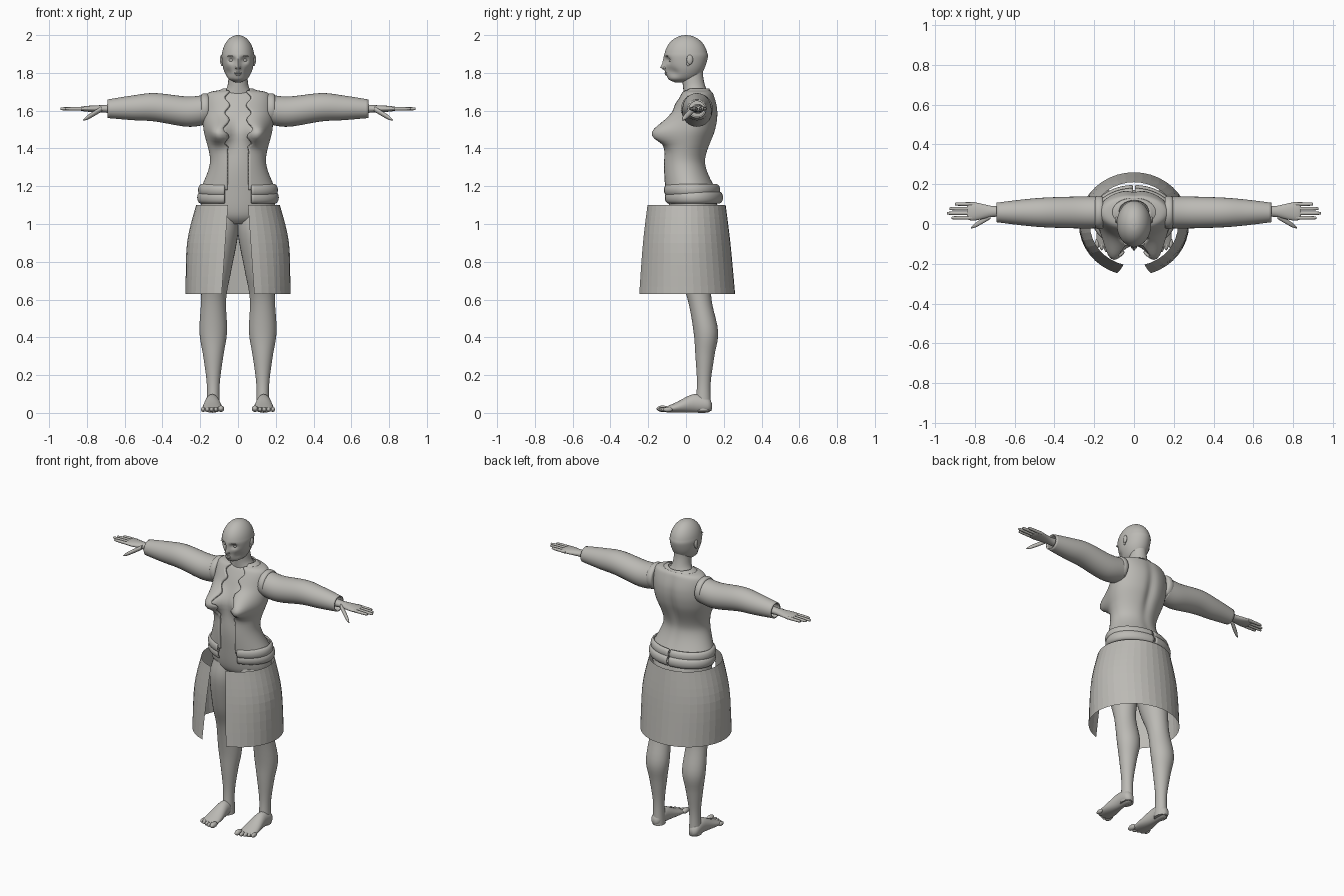
import bpy, bmesh, math
from mathutils import Vector

default_cube = bpy.data.objects.get("Cube")
if default_cube:
    bpy.data.objects.remove(default_cube, do_unlink=True)

clay = bpy.data.materials.new("warm grey")
clay.use_nodes = True
clay.diffuse_color = (.5, .49, .46, 1)
clay.node_tree.nodes["Principled BSDF"].inputs["Base Color"].default_value = clay.diffuse_color


def finish(bm, name, smooth=True, mirror=False, thickness=0):
    """Turn a bmesh into a shaded object with its modifiers."""
    bmesh.ops.recalc_face_normals(bm, faces=bm.faces)
    mesh = bpy.data.meshes.new(name)
    bm.to_mesh(mesh)
    bm.free()
    mesh.materials.append(clay)
    part = bpy.data.objects.new(name, mesh)
    bpy.context.collection.objects.link(part)
    if smooth:
        bpy.ops.object.select_all(action="DESELECT")
        part.select_set(True)
        bpy.context.view_layer.objects.active = part
        bpy.ops.object.shade_smooth_by_angle(angle=math.radians(50))
    if thickness:
        solidify = part.modifiers.new("thickness", "SOLIDIFY")
        solidify.thickness, solidify.offset = thickness, 0
    if mirror:
        part.modifiers.new("mirror", "MIRROR").use_mirror_merge = False


def spline(rows, steps):
    """Smooth in-between rows through the given ones."""
    last = len(rows) - 1
    smooth_rows = []
    for i in range(last):
        before, start, stop, after = (rows[max(0, min(last, i + k))] for k in (-1, 0, 1, 2))
        for step in range(steps):
            t = step / steps
            smooth_rows.append([
                b + t / 2 * (c - a + t * (2 * a - 5 * b + 4 * c - d + t * (3 * (b - c) + d - a)))
                for a, b, c, d in zip(before, start, stop, after)])
    return smooth_rows + [rows[last]]


def bump(centre, size, push):
    """Soft mirrored swelling, returned as a displacement function."""
    sides = (1, -1) if centre[0] else (1,)

    def displacement(point):
        total = Vector()
        for side in sides:
            middle = (centre[0] * side, centre[1], centre[2])
            distance = sum(((p - m) / s) ** 2 for p, m, s in zip(point, middle, size))
            total += Vector((push[0] * side, push[1], push[2])) * math.exp(-distance)
        return total
    return displacement


def loft(name, rows, axis="z", segments=24, steps=4, cap=True, gap=None, end=None, bumps=(), **options):
    """Elliptical rings (along, two centre values, two radii), open at the front if a gap is given."""
    bm = bmesh.new()
    rings = []
    for along, centre_u, centre_v, radius_u, radius_v in spline(rows, steps):
        start = math.asin(gap(along) / radius_u) if gap else 0
        stop = end or 2 * math.pi - start
        ring = []
        for i in range(segments + bool(gap)):
            angle = start + (stop - start) * i / segments
            u = centre_u + radius_u * math.sin(angle)
            v = centre_v - radius_v * math.cos(angle)
            point = Vector({"x": (along, u, v), "y": (u, along, v), "z": (u, v, along)}[axis])
            ring.append(bm.verts.new(sum((move(point) for move in bumps), point)))
        rings.append(ring)
    for lower, upper in zip(rings, rings[1:]):
        for i in range(segments):
            j = i + 1 if gap else (i + 1) % segments
            bm.faces.new((lower[i], lower[j], upper[j], upper[i]))
    if cap and not gap:
        bm.faces.new(rings[0])
        bm.faces.new(rings[-1])
    finish(bm, name, **options)


def blobs(name, items, mirror=True):
    """Ellipsoids given as (centre, radii)."""
    bm = bmesh.new()
    for centre, radii in items:
        verts = bmesh.ops.create_uvsphere(bm, u_segments=16, v_segments=10, radius=1)["verts"]
        bmesh.ops.scale(bm, vec=radii, verts=verts)
        bmesh.ops.translate(bm, vec=centre, verts=verts)
    finish(bm, name, mirror=mirror)


def profile(rows, grow=0):
    """Rows of (height, half width, front, back) turned into loft rows."""
    return [(z, 0, (front + back) / 2, width + grow, (back - front) / 2 + grow)
            for z, width, front, back in rows]


def roll(centre, half_height, depth):
    """Half-round section as pairs of (position, extra radius)."""
    angles = [math.pi * i / 6 for i in range(7)]
    return [(centre + half_height * math.cos(a), depth * math.sin(a)) for a in angles]


# Torso, and the open jacket that follows its shape
chest = [(1.7, .1, 0, .12), (1.68, .155, -.02, .135), (1.6, .17, -.06, .155), (1.5, .167, -.09, .145),
         (1.33, .133, -.11, .09), (1.18, .185, -.1, .145)]
hips = [(1.05, .19, -.08, .16), (1, .1, -.04, .11)]
breasts = bump((.095, -.09, 1.495), size=(.06, .09, .06), push=(.015, -.095, -.015))
spine = bump((0, .15, 1.45), size=(.03, .06, .2), push=(0, -.018, 0))
buttocks = bump((.08, .15, 1.05), size=(.07, .07, .07), push=(0, .02, 0))
figure = (breasts, spine, buttocks)
loft("torso", profile(chest + hips), segments=64, steps=6, bumps=figure)
loft("jacket", profile(chest, grow=.008), segments=72, steps=9, bumps=figure, thickness=.014,
     gap=lambda z: .056 + .013 * math.sin(80 * z) * (z > 1.4))
loft("collar", profile([(1.715, .075, 0, .12), (1.69, .13, -.02, .135)]),
     segments=40, gap=lambda z: .06, thickness=.008)

# Two rolled hems of the jacket, split at the back
for name, height, width, front, back in (("upper_hem", 1.18, .19, -.105, .16), ("lower_hem", 1.14, .195, -.1, .175)):
    section = [(z, width + extra, front - extra, back + extra) for z, extra in roll(height, .027, .016)]
    loft(name, profile(section), segments=36, steps=2, gap=lambda z: .07, end=math.pi - .03,
         mirror=True, thickness=.01)

# Faceted skirt, open at the front
loft("skirt", profile([(1.1, .222, -.21, .21), (.9, .27, -.235, .235), (.63, .277, -.26, .26)]),
     segments=36, steps=5, gap=lambda z: .13 - .07 * z, smooth=False)

# Neck, and a head made of a dome above a jaw
loft("neck", [(1.67, 0, .06, .1, .07), (1.72, 0, .045, .06, .06), (1.78, 0, .035, .05, .056), (1.84, 0, .035, .05, .056)])
dome = []
for i in range(7):
    tilt = math.radians(88 - 88 * i / 6)
    reach = .115 * math.cos(tilt)
    dome.append((1.88 + .12 * math.sin(tilt), reach * .75, -reach, reach))
jaw = [(1.82, .077, -.103, .096), (1.77, .052, -.095, .06), (1.75, .016, -.06, 0)]
features = (
    bump((.034, -.1, 1.868), size=(.02, .04, .015), push=(0, .02, 0)),
    bump((0, -.11, 1.828), size=(.013, .04, .014), push=(0, -.028, 0)),
    bump((0, -.11, 1.855), size=(.01, .04, .025), push=(0, -.014, 0)),
    bump((0, -.1, 1.797), size=(.02, .04, .012), push=(0, -.009, 0)),
    bump((.055, -.07, 1.8), size=(.025, .04, .025), push=(-.006, .01, 0)))
loft("head", profile(dome + jaw), segments=64, steps=6, bumps=features)
blobs("eyes", [((.034, -.075, 1.867), (.016, .016, .012))])
blobs("eyebrows", [((.036, -.1, 1.889), (.02, .008, .003))])
blobs("lips", [((0, -.106, 1.8), (.02, .008, .004)), ((0, -.104, 1.791), (.017, .008, .005))], mirror=False)
blobs("nostrils", [((.009, -.112, 1.826), (.007, .011, .006))])
blobs("ears", [((.087, .02, 1.87), (.009, .017, .026)), ((.084, .012, 1.85), (.007, .01, .014))])

# Sleeves and the padded seams where they meet the jacket
arm_y, arm_z = .058, 1.61
sleeve = [(.17, 1.605, .075), (.27, 1.595, .076), (.44, 1.618, .071), (.56, 1.615, .061), (.69, arm_z, .045)]
loft("sleeves", [(x, arm_y, z, radius, radius) for x, z, radius in sleeve],
     axis="x", segments=32, steps=6, cap=False, mirror=True, thickness=.008)
loft("shoulder_seams", [(x, arm_y, arm_z, .074 + extra, .072 + extra) for x, extra in roll(.175, .02, .01)],
     axis="x", segments=32, steps=2, mirror=True)

# Hands with four fingers and a thumb
palm = [(.64, .03, .026), (.71, .027, .02), (.79, .044, .016), (.83, .043, .011), (.84, .03, .005)]
loft("hands", [(x, arm_y + .005, arm_z, width, depth) for x, width, depth in palm], axis="x", mirror=True)
fingers = {"index": .915, "middle": .937, "ring": .925, "little": .9}
for i, (name, tip) in enumerate(fingers.items()):
    shaft = [(.8, .01), (tip - .01, .008), (tip, .002)]
    loft(name + "_fingers", [(x, .031 + .023 * i, arm_z, radius, radius) for x, radius in shaft],
         axis="x", segments=12, mirror=True)
thumb = []
for i in range(7):
    t = i / 6
    radius = .014 * math.sqrt(1.02 - t ** 4)
    thumb.append((.72 + .1 * t, .04 - .06 * t, arm_z - .06 * t, radius, radius))
loft("thumbs", thumb, axis="x", segments=14, steps=2, mirror=True)

# Legs, leaning inward above the knee
leg = [(1.07, .04, .085, .11), (.95, .035, .1, .12), (.75, .045, .08, .09), (.6, .072, .066, .063),
       (.43, .105, .073, .065), (.3, .1, .053, .05), (.15, .094, .034, .036), (.01, .09, .036, .044)]
loft("legs", [(z, min(.131, .18 - .085 * z), y, width, depth) for z, y, width, depth in leg],
     segments=32, steps=5, mirror=True)

# Feet and toes
foot = [(.137, .035, .012, .015), (.115, .042, .033, .04), (.04, .05, .038, .049), (-.05, .029, .052, .028), (-.115, .016, .052, .012)]
loft("feet", [(y, .136, z, width, height) for y, z, width, height in foot], axis="y", mirror=True)
small_toes = [((.117 + .0225 * i, .009 * i - .124, .018), (.0115, .026, .013)) for i in range(4)]
blobs("toes", [((.09, -.124, .022), (.017, .032, .017))] + small_toes)
